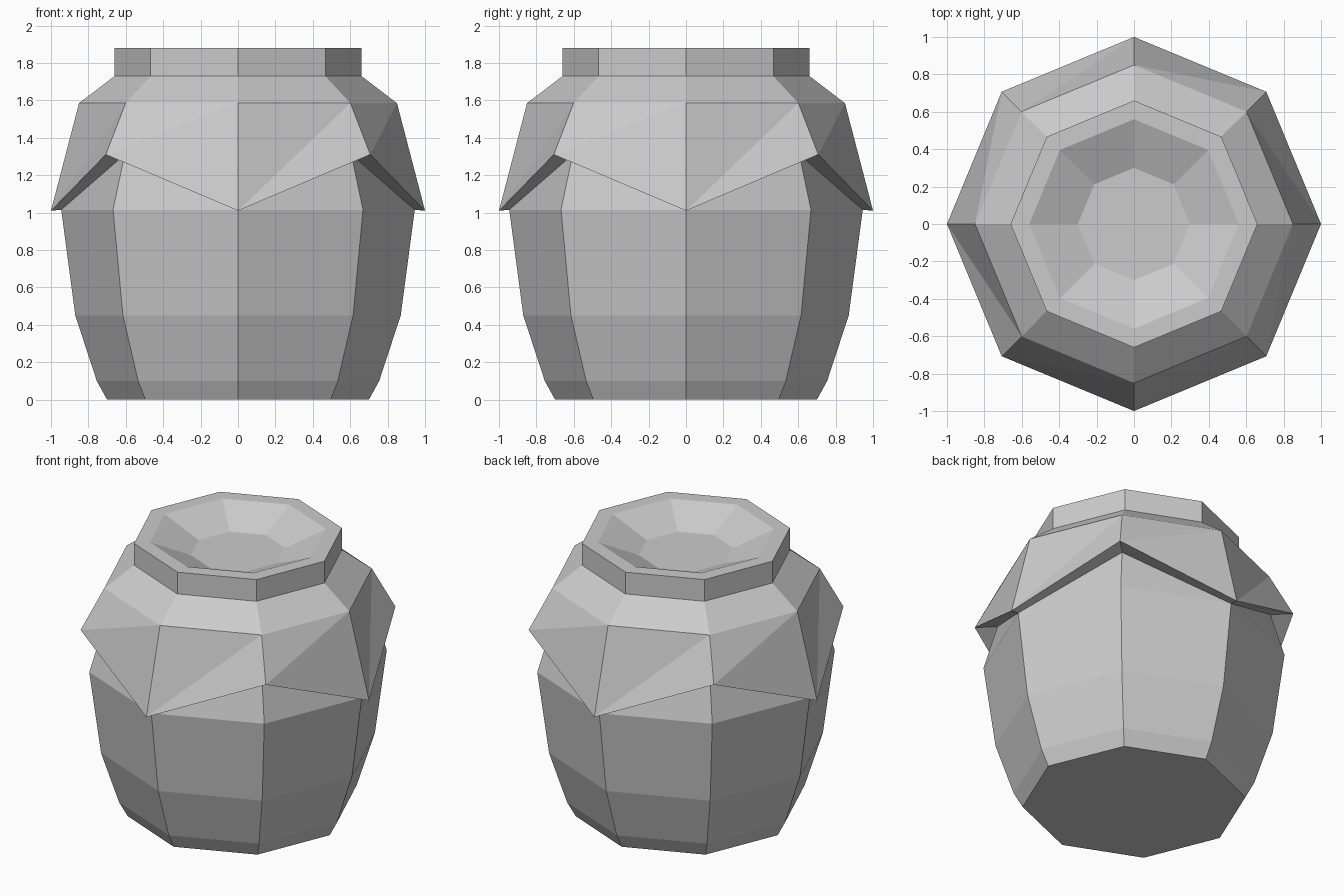
import bpy
import bmesh
from math import cos, sin, pi

cube = bpy.data.objects.get("Cube")
if cube:
    bpy.data.objects.remove(cube, do_unlink=True)

SIDES = 8

clay = bpy.data.materials.new("plain grey")
clay.use_nodes = True
GREY = (0.6, 0.6, 0.6, 1)
clay.diffuse_color = GREY
clay.node_tree.nodes["Principled BSDF"].inputs["Base Color"].default_value = GREY


def ring(bm, point, odd=None):
    """Eight corners; odd (diagonal) corners may have their own radius and height."""
    verts = []
    for i in range(SIDES):
        r, z = odd if odd and i % 2 else point
        a = 2 * pi * i / SIDES
        verts.append(bm.verts.new((r * cos(a), r * sin(a), z)))
    return verts


def bridge(bm, low, high, split=False):
    """Join two rings with quads, or with triangles creased the same way round."""
    for i in range(SIDES):
        j = (i + 1) % SIDES
        if split:
            bm.faces.new((low[i], low[j], high[j]))
            bm.faces.new((low[i], high[j], high[i]))
        else:
            bm.faces.new((low[i], low[j], high[j], high[i]))


def finish(bm, name):
    mesh = bpy.data.meshes.new(name)
    bm.to_mesh(mesh)
    bm.free()
    mesh.materials.append(clay)
    bpy.context.collection.objects.link(bpy.data.objects.new(name, mesh))


# Faceted jar body, running up under the cloth
bm = bmesh.new()
rings = [ring(bm, p) for p in
         [(0.70, 0), (0.755, 0.1), (0.87, 0.45), (0.945, 1.015), (0.775, 1.585)]]
for low, high in zip(rings, rings[1:]):
    bridge(bm, low, high)
bm.faces.new(rings[0][::-1])
finish(bm, "jar_body")

# Draped cloth: underside, pointed hem, creased skirt and sloping shoulder
bm = bmesh.new()
inner = ring(bm, (0.945, 1.015), (0.857, 1.31))
hem = ring(bm, (1.0, 1.01), (1.0, 1.31))
edge = ring(bm, (0.85, 1.585))
neck = ring(bm, (0.66, 1.73))
bridge(bm, inner, hem)
bridge(bm, hem, edge, split=True)
bridge(bm, edge, neck)
finish(bm, "cloth_cover")

# Upright rim with a shallow dished top
bm = bmesh.new()
rings = [ring(bm, p) for p in
         [(0.66, 1.73), (0.66, 1.88), (0.56, 1.88), (0.30, 1.77)]]
for low, high in zip(rings, rings[1:]):
    bridge(bm, low, high)
bm.faces.new(rings[-1])
finish(bm, "dished_rim")
